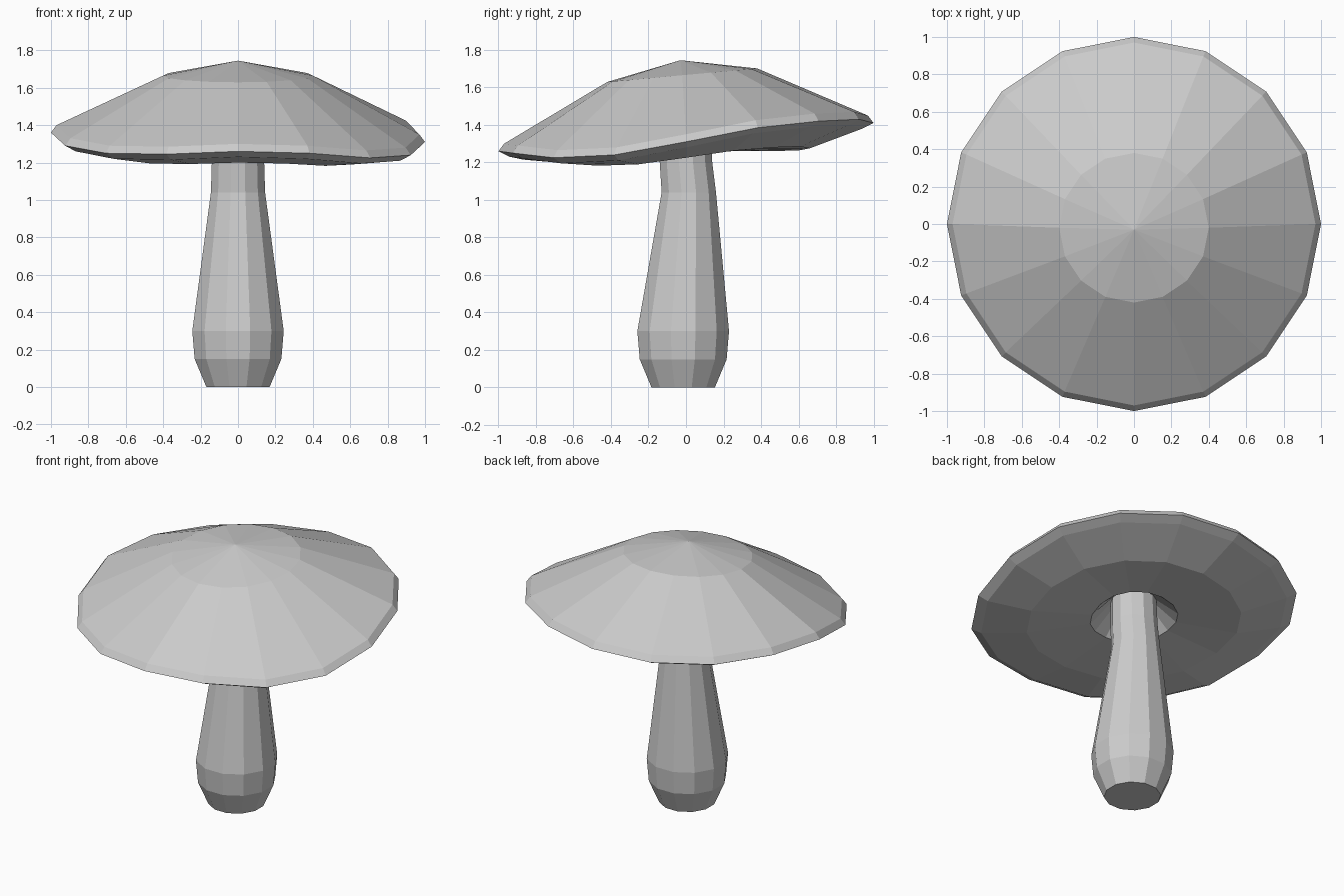
import bpy
import bmesh
from math import cos, sin, tau

cube = bpy.data.objects.get("Cube")
if cube:
    bpy.data.objects.remove(cube, do_unlink=True)

grey = bpy.data.materials.new("plain grey")
grey.use_nodes = True
colour = (0.6, 0.6, 0.6, 1)
grey.diffuse_color = colour
grey.node_tree.nodes["Principled BSDF"].inputs["Base Color"].default_value = colour


def ring(bm, sides, radius, heights, cy=0.0, turn=0.0):
    """Add one ring of vertices; heights holds one z per vertex."""
    return [bm.verts.new((radius * cos(tau * (k + turn) / sides),
                          cy + radius * sin(tau * (k + turn) / sides), z))
            for k, z in enumerate(heights)]


def bridge(bm, a, b):
    """Join two rings with quads."""
    n = len(a)
    for k in range(n):
        j = (k + 1) % n
        bm.faces.new((a[k], a[j], b[j], b[k]))


def finish(bm, name):
    bmesh.ops.recalc_face_normals(bm, faces=bm.faces)
    mesh = bpy.data.meshes.new(name)
    bm.to_mesh(mesh)
    bm.free()
    mesh.materials.append(grey)
    obj = bpy.data.objects.new(name, mesh)
    bpy.context.collection.objects.link(obj)
    return obj


# Stem: bulbous foot, taper and slight bend (z, radius, y centre)
stem_profile = [(0, .175, -.015), (.15, .24, -.015), (.3, .253, -.015),
                (1.04, .15, .015), (1.2, .145, 0), (1.4, .14, -.005)]
SIDES = 12
bm = bmesh.new()
rings = [ring(bm, SIDES, r, [z] * SIDES, cy, .5) for z, r, cy in stem_profile]
for a, b in zip(rings, rings[1:]):
    bridge(bm, a, b)
bm.faces.new(rings[0])
bm.faces.new(rings[-1])
finish(bm, "stem")

# Cap: wavy rim height around the edge, counter-clockwise from +x
rim = [1.31, 1.385, 1.42, 1.43, 1.41, 1.39, 1.38, 1.38,
       1.36, 1.29, 1.25, 1.245, 1.26, 1.25, 1.225, 1.24]
SEG = len(rim)
MEAN = 1.31


def wave(base, amount):
    return [base + amount * (z - MEAN) for z in rim]


bm = bmesh.new()
crown_z = [1.665 + .09 * .4 * sin(tau * k / SEG) for k in range(SEG)]
crown = ring(bm, SEG, .4, crown_z, -.02)
layers = [crown,
          ring(bm, SEG, .97, wave(1.35, 1)),       # upper lip
          ring(bm, SEG, 1.0, rim),                 # widest edge
          ring(bm, SEG, .94, wave(1.28, 1)),       # lower lip
          ring(bm, SEG, .66, wave(1.225, .5)),     # underside bulge
          ring(bm, SEG, .27, wave(1.25, .3)),      # hollow edge
          ring(bm, SEG, .13, wave(1.38, 0))]       # hollow top
for a, b in zip(layers, layers[1:]):
    bridge(bm, a, b)
apex = bm.verts.new((0, -.03, 1.745))
for k in range(SEG):
    bm.faces.new((crown[k], crown[(k + 1) % SEG], apex))
bm.faces.new(layers[-1])
finish(bm, "cap")
